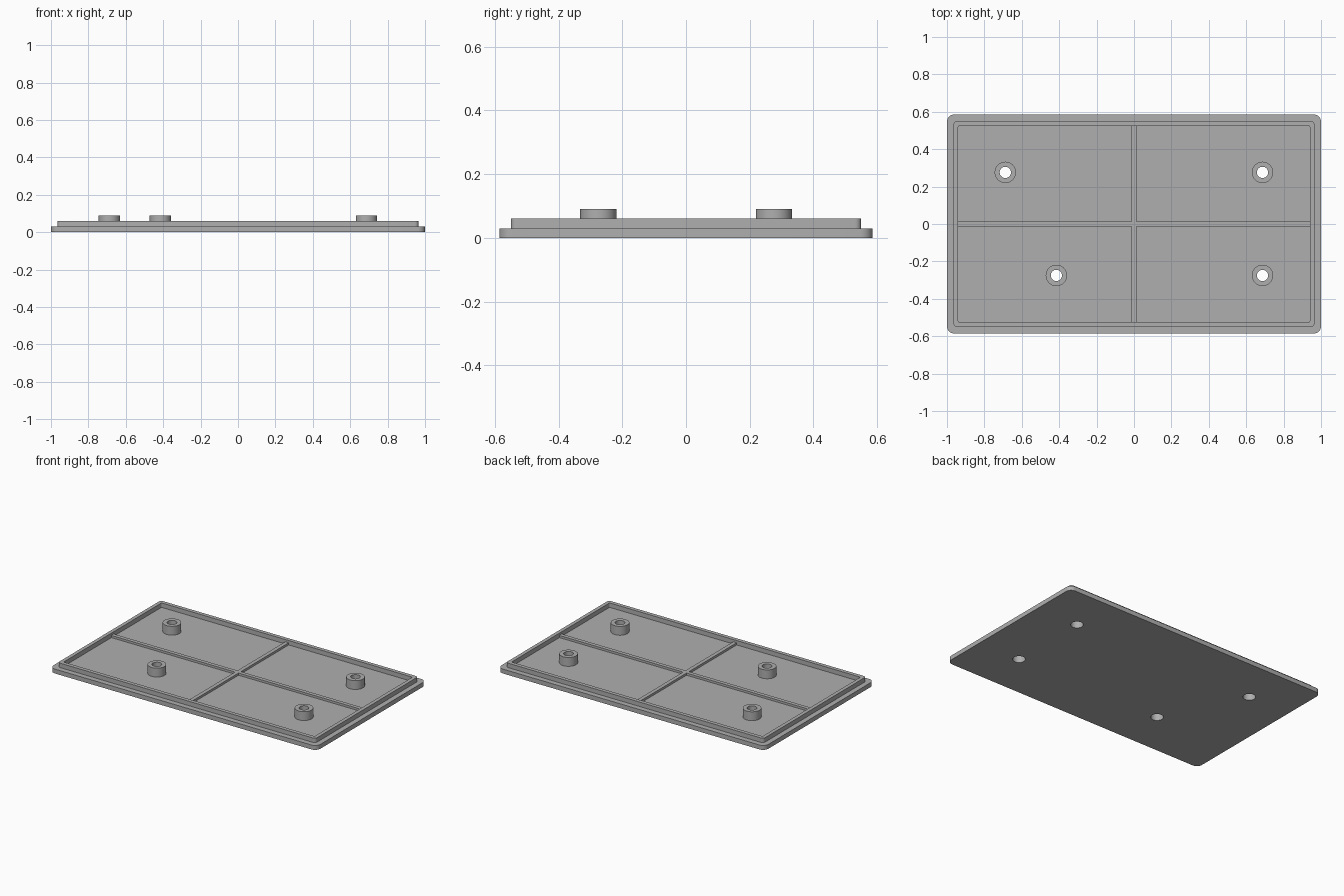
import bpy, bmesh
from math import cos, sin, pi, radians

cube = bpy.data.objects.get("Cube")
if cube:
    bpy.data.objects.remove(cube, do_unlink=True)

grey = bpy.data.materials.new("plain grey")
grey.use_nodes = True
grey.diffuse_color = (0.43, 0.43, 0.43, 1)
grey.node_tree.nodes["Principled BSDF"].inputs["Base Color"].default_value = grey.diffuse_color

FLOOR, LIP_TOP, RIB_TOP, BOSS_TOP, SHOULDER = 0.03, 0.06, 0.045, 0.09, 0.06


def rounded_rect(hx, hy, r, steps=8):
    pts = []
    for k, (sx, sy) in enumerate([(1, 1), (-1, 1), (-1, -1), (1, -1)]):
        for i in range(steps + 1):
            a = (k + i / steps) * pi / 2
            pts.append((sx * (hx - r) + r * cos(a), sy * (hy - r) + r * sin(a)))
    return pts


def circle(r, n=48):
    return [(r * cos(2 * pi * i / n), r * sin(2 * pi * i / n)) for i in range(n)]


def loft(name, rings, bottom=False, top=False, at=(0, 0)):
    """Skin a list of (outline, height) rings, each outline counter-clockwise."""
    bm = bmesh.new()
    loops = [[bm.verts.new((x, y, z)) for x, y in outline] for outline, z in rings]
    for a, b in zip(loops, loops[1:]):
        n = len(a)
        for i in range(n):
            j = (i + 1) % n
            bm.faces.new((a[i], a[j], b[j], b[i]))
    if bottom:
        bm.faces.new(loops[0][::-1])
    if top:
        bm.faces.new(loops[-1])
    mesh = bpy.data.meshes.new(name)
    bm.to_mesh(mesh)
    bm.free()
    mesh.materials.append(grey)
    obj = bpy.data.objects.new(name, mesh)
    obj.location = (at[0], at[1], 0)
    bpy.context.collection.objects.link(obj)
    return obj


def smooth(obj):
    bpy.ops.object.select_all(action="DESELECT")
    obj.select_set(True)
    bpy.context.view_layer.objects.active = obj
    bpy.ops.object.shade_smooth_by_angle(angle=radians(30))


# Base plate
plate_outline = rounded_rect(1.0, 0.586, 0.04)
plate = loft("base_plate", [(plate_outline, 0), (plate_outline, FLOOR)], True, True)

# Raised lip around the rim
outer = rounded_rect(0.965, 0.55, 0.02)
inner = rounded_rect(0.94, 0.524, 0.006)
lip = loft("rim_lip", [(outer, FLOOR), (outer, LIP_TOP), (inner, LIP_TOP), (inner, FLOOR)])

# Crossed stiffening ribs
w, hx, hy = 0.013, 0.94, 0.524
cross = [(hx, -w), (hx, w), (w, w), (w, hy), (-w, hy), (-w, w),
         (-hx, w), (-hx, -w), (-w, -w), (-w, -hy), (w, -hy), (w, -w)]
loft("cross_ribs", [(cross, FLOOR), (cross, RIB_TOP)], top=True)

# Screw bosses: narrow bore above, wider counterbore from below
wall, bore, recess = circle(0.057), circle(0.03), circle(0.039)
spots = {"back_right": (-0.688, 0.276), "back_left": (0.687, 0.276),
         "front_right": (-0.415, -0.275), "front_left": (0.687, -0.275)}
for label, spot in spots.items():
    boss = loft(label + "_boss", [(wall, FLOOR), (wall, BOSS_TOP), (bore, BOSS_TOP),
                                  (bore, SHOULDER), (recess, SHOULDER), (recess, FLOOR)], at=spot)
    smooth(boss)
    # Matching hole through the plate
    cutter = loft("hole_cutter", [(recess, -0.1), (recess, 0.1)], True, True, at=spot)
    cutter.hide_render = True
    cut = plate.modifiers.new("hole", "BOOLEAN")
    cut.operation = "DIFFERENCE"
    cut.solver = "EXACT"
    cut.object = cutter
    bpy.context.view_layer.objects.active = plate
    bpy.ops.object.modifier_apply(modifier=cut.name)
    bpy.data.objects.remove(cutter, do_unlink=True)

smooth(plate)
smooth(lip)
